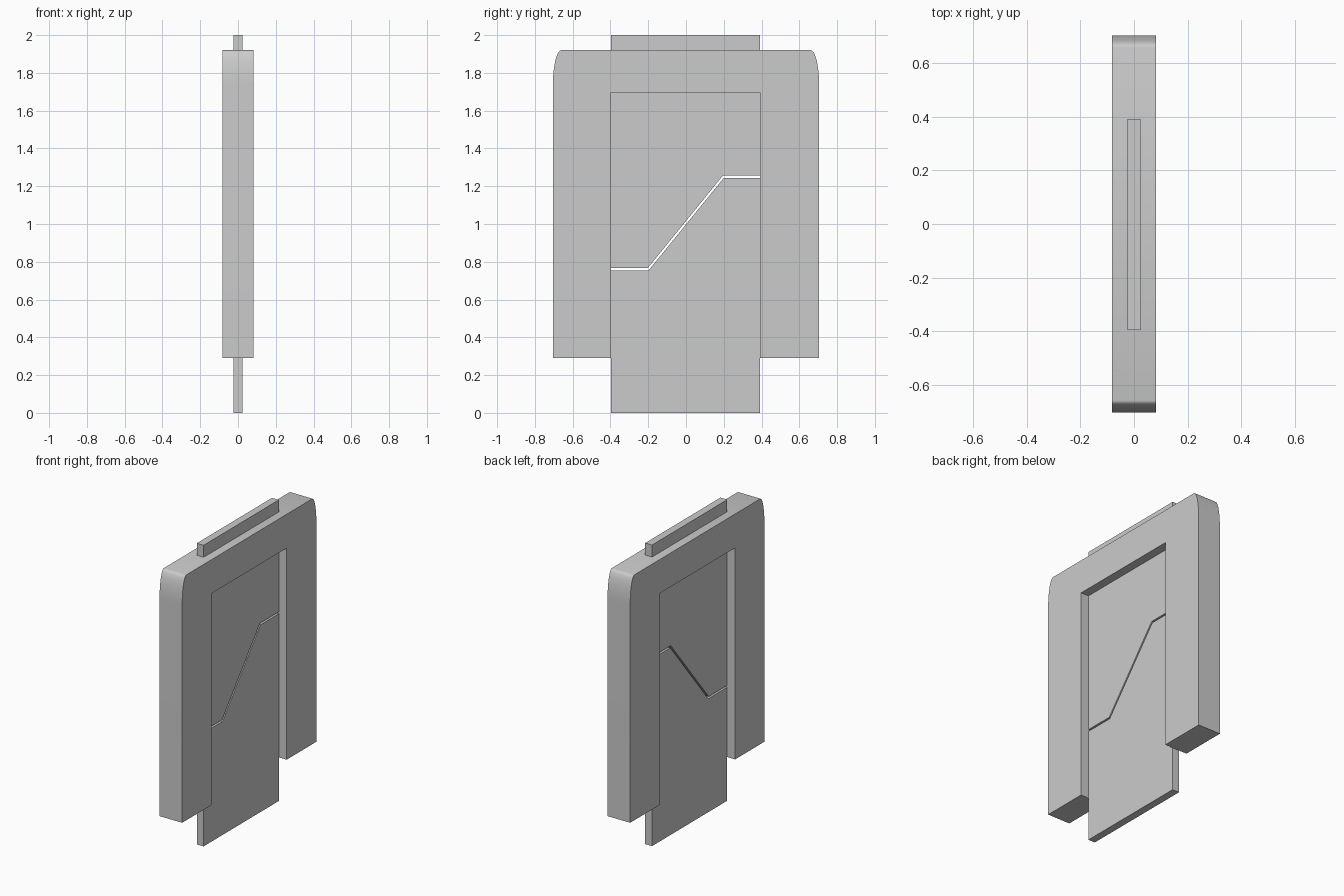
import bpy, bmesh, math

if "Cube" in bpy.data.objects:
    bpy.data.objects.remove(bpy.data.objects["Cube"])


def extrude_profile(name, profile, half_thickness):
    """Extrude a (y, z) outline symmetrically along x."""
    bm = bmesh.new()
    face = bm.faces.new([bm.verts.new((-half_thickness, y, z)) for y, z in profile])
    new = bmesh.ops.extrude_face_region(bm, geom=[face])["geom"]
    verts = [v for v in new if isinstance(v, bmesh.types.BMVert)]
    bmesh.ops.translate(bm, verts=verts, vec=(2 * half_thickness, 0, 0))
    bmesh.ops.recalc_face_normals(bm, faces=bm.faces)
    mesh = bpy.data.meshes.new(name)
    bm.to_mesh(mesh)
    bm.free()
    obj = bpy.data.objects.new(name, mesh)
    bpy.context.collection.objects.link(obj)
    return obj


LEFT, RIGHT = -0.397, 0.392      # door opening in y
OUTER, TOP, FOOT = 0.705, 1.92, 0.29
LINTEL = 1.695

# Door frame: inverted U with elliptical upper corners
steps = 12
corner = []
for i in range(steps + 1):
    a = math.pi / 2 * i / steps
    corner.append((OUTER - 0.045 + 0.045 * math.cos(a), TOP - 0.19 + 0.19 * math.sin(a)))
outline = [(RIGHT, FOOT), (OUTER, FOOT)] + corner
outline += [(-y, z) for y, z in reversed(corner)]
outline += [(-OUTER, FOOT), (LEFT, FOOT), (LEFT, LINTEL), (RIGHT, LINTEL)]
frame = extrude_profile("door_frame", outline, 0.083)

# Door halves: interlocking panels with a thin stepped gap
upper = [(LEFT, 0.766), (-0.203, 0.766), (0.195, 1.256), (RIGHT, 1.256),
         (RIGHT, 2.0), (LEFT, 2.0)]
lower = [(LEFT, 0.0), (RIGHT, 0.0), (RIGHT, 1.244), (0.2, 1.244),
         (-0.198, 0.754), (LEFT, 0.754)]
extrude_profile("upper_door_panel", upper, 0.025)
extrude_profile("lower_door_panel", lower, 0.025)

# Smooth only the rounded frame corners
bpy.context.view_layer.objects.active = frame
frame.select_set(True)
bpy.ops.object.shade_smooth_by_angle(angle=math.radians(35))
